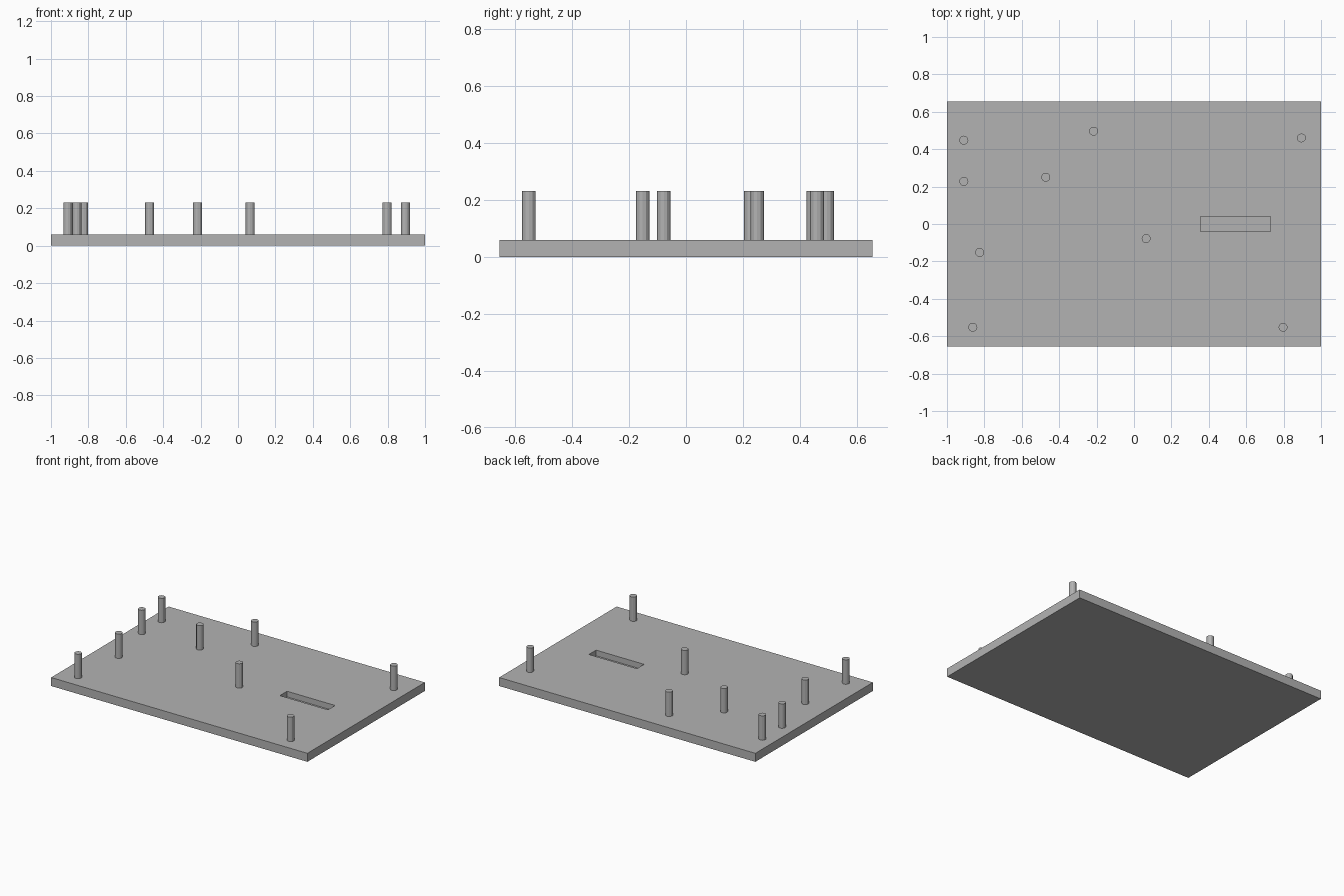
import bpy

default = bpy.data.objects.get("Cube")
if default:
    bpy.data.objects.remove(default, do_unlink=True)

PLATE_TOP = 0.06
PEG_TOP = 0.232
PEG_RADIUS = 0.024

grey = bpy.data.materials.new("plain grey")
grey.use_nodes = True
grey.diffuse_color = (0.45, 0.45, 0.45, 1)
grey.node_tree.nodes["Principled BSDF"].inputs["Base Color"].default_value = (0.45, 0.45, 0.45, 1)


def box(name, low, high):
    """Box spanning two opposite corners."""
    centre = [(a + b) / 2 for a, b in zip(low, high)]
    bpy.ops.mesh.primitive_cube_add(size=1, location=centre)
    obj = bpy.context.object
    obj.name = name
    obj.scale = [b - a for a, b in zip(low, high)]
    bpy.ops.object.transform_apply(location=False, rotation=False, scale=True)
    obj.data.materials.append(grey)
    return obj


# Base plate with a blind slot
plate = box("base_plate", (-1, -0.655, 0), (1, 0.655, PLATE_TOP))
cutter = box("slot_cutter", (0.355, -0.04, 0.02), (0.73, 0.04, 0.1))
cut = plate.modifiers.new("slot", "BOOLEAN")
cut.operation = "DIFFERENCE"
cut.solver = "EXACT"
cut.object = cutter
bpy.context.view_layer.objects.active = plate
bpy.ops.object.modifier_apply(modifier=cut.name)
bpy.data.objects.remove(cutter, do_unlink=True)

# Upright pegs
pegs = [(-0.91, 0.448), (-0.91, 0.228), (-0.825, -0.152), (-0.862, -0.552),
        (-0.472, 0.25), (-0.216, 0.496), (0.065, -0.078), (0.895, 0.46),
        (0.797, -0.552)]
for number, (x, y) in enumerate(pegs, 1):
    bpy.ops.mesh.primitive_cylinder_add(
        vertices=12, radius=PEG_RADIUS, depth=PEG_TOP - PLATE_TOP,
        location=(x, y, (PEG_TOP + PLATE_TOP) / 2))
    peg = bpy.context.object
    peg.name = f"peg_{number}"
    peg.data.materials.append(grey)
